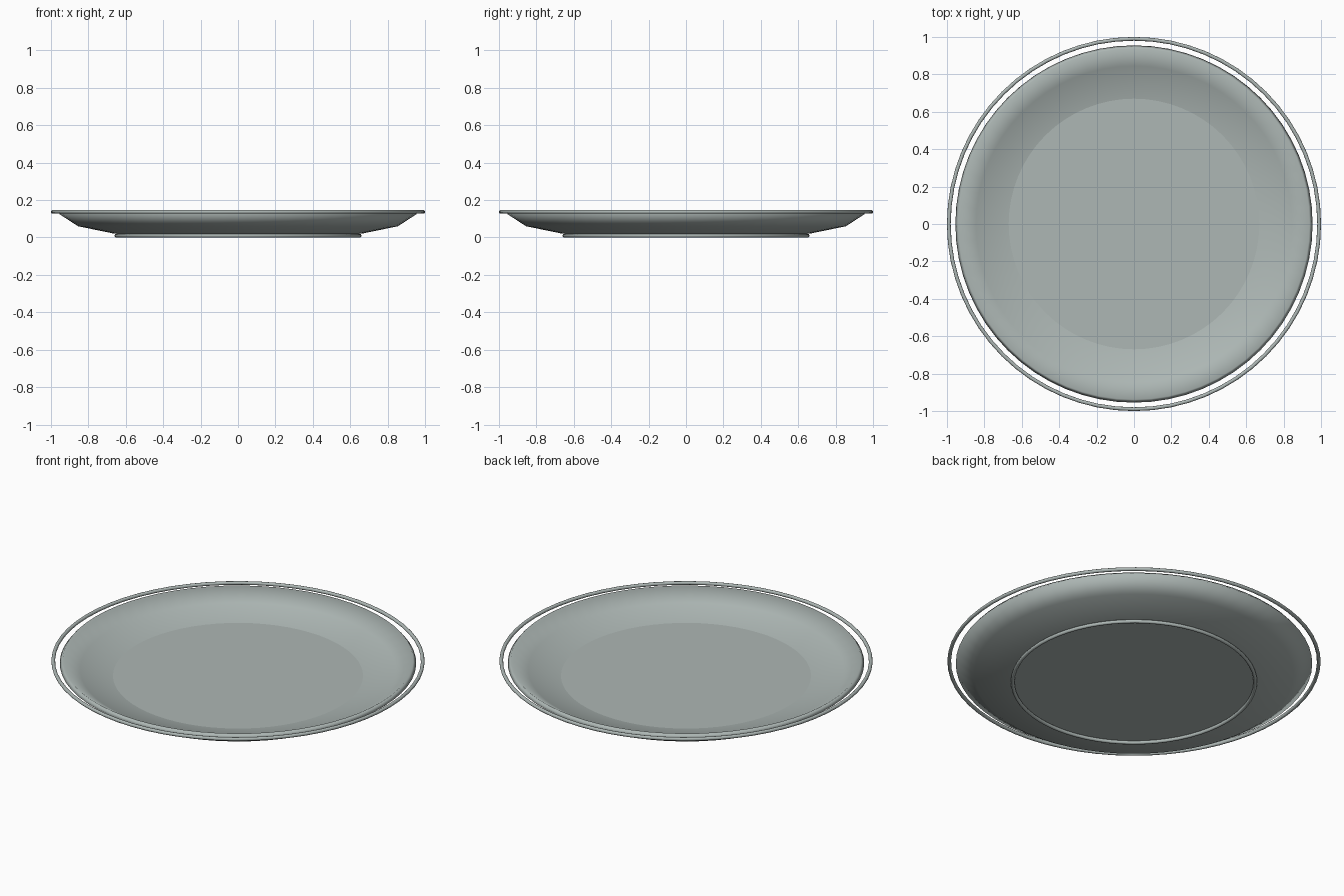
import bpy, bmesh, math

if "Cube" in bpy.data.objects:
    bpy.data.objects.remove(bpy.data.objects["Cube"])

SEG = 64

glaze = bpy.data.materials.new("grey_green_glaze")
glaze.diffuse_color = (0.42, 0.475, 0.46, 1)
glaze.use_nodes = True
glaze.node_tree.nodes["Principled BSDF"].inputs["Base Color"].default_value = glaze.diffuse_color


def ring(name, radius, thickness, z):
    bpy.ops.mesh.primitive_torus_add(major_segments=SEG, minor_segments=12,
                                     major_radius=radius, minor_radius=thickness,
                                     location=(0, 0, z))
    ob = bpy.context.object
    ob.name = name
    ob.data.materials.append(glaze)
    bpy.ops.object.shade_smooth()


# Dish: turned profile from the underside, round the lip, to the inner floor
profile = [(0.66, 0.02), (0.855, 0.06), (0.955, 0.125),
           (0.938, 0.146), (0.845, 0.088), (0.67, 0.05)]
bm = bmesh.new()
loops = [[bm.verts.new((r * math.cos(2 * math.pi * i / SEG),
                        r * math.sin(2 * math.pi * i / SEG), z))
          for i in range(SEG)] for r, z in profile]
for a, b in zip(loops, loops[1:]):
    for i in range(SEG):
        j = (i + 1) % SEG
        bm.faces.new((a[i], a[j], b[j], b[i])).smooth = True
# Flat underside and floor, with crisp borders
for cap in (bm.faces.new(loops[0][::-1]), bm.faces.new(loops[-1])):
    for e in cap.edges:
        e.smooth = False
bmesh.ops.recalc_face_normals(bm, faces=bm.faces)
mesh = bpy.data.meshes.new("dish")
bm.to_mesh(mesh)
bm.free()
mesh.materials.append(glaze)
bpy.context.collection.objects.link(bpy.data.objects.new("dish", mesh))

# Outer rim ring and foot ring
ring("rim_ring", 0.99, 0.01, 0.137)
ring("foot_ring", 0.65, 0.01, 0.01)
